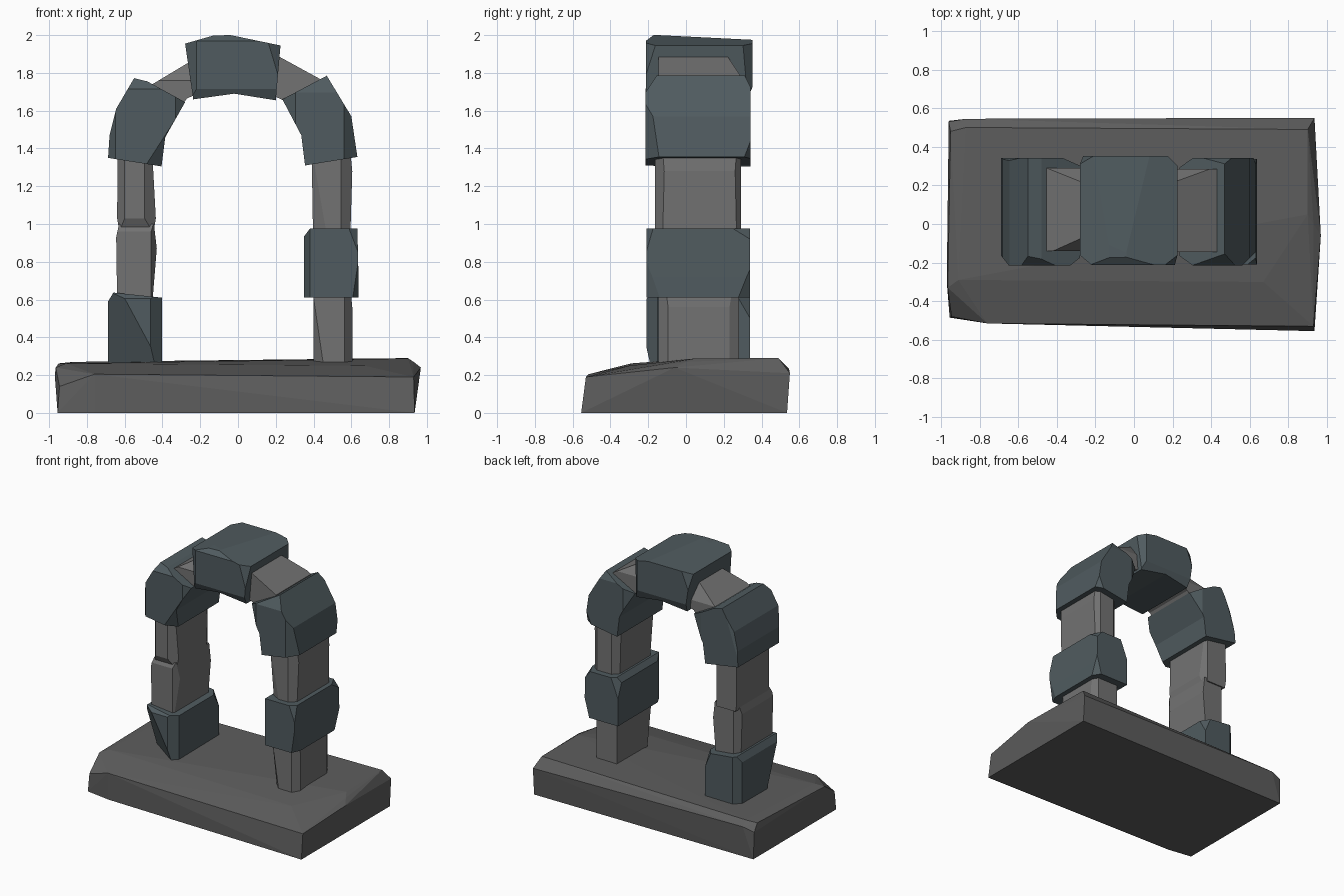
import bpy, bmesh
from mathutils import Vector


def paint(name, rgb):
    m = bpy.data.materials.new(name)
    m.diffuse_color = (*rgb, 1)
    return m


SLATE = paint("slate", (0.08, 0.105, 0.115))
PALE = paint("pale_stone", (0.17, 0.17, 0.17))
DARK = paint("base_stone", (0.11, 0.11, 0.11))


def finish(name, bm, mat):
    bmesh.ops.recalc_face_normals(bm, faces=bm.faces)
    me = bpy.data.meshes.new(name)
    bm.to_mesh(me)
    bm.free()
    me.materials.append(mat)
    ob = bpy.data.objects.new(name, me)
    bpy.context.collection.objects.link(ob)


def chip(bm, corner, size):
    """Slice off a corner or edge; size = signed inward reach per axis (0 = along the edge)."""
    no = Vector([-1 / s if s else 0 for s in size])
    axis = next(i for i, s in enumerate(size) if s)
    co = Vector(corner)
    co[axis] += size[axis]
    r = bmesh.ops.bisect_plane(bm, geom=bm.verts[:] + bm.edges[:] + bm.faces[:], dist=1e-5,
                               plane_co=co, plane_no=no.normalized(), clear_outer=True)
    rim = [e for e in r["geom_cut"] if isinstance(e, bmesh.types.BMEdge) and e.is_boundary]
    if rim:
        bmesh.ops.holes_fill(bm, edges=rim, sides=0)


def stone(name, profile, y0, y1, mat, chips=()):
    """Front-view (x, z) profile run from y0 to y1, then chipped."""
    bm = bmesh.new()
    f = bm.faces.new([bm.verts.new((x, y0, z)) for x, z in profile])
    ext = bmesh.ops.extrude_face_region(bm, geom=[f], use_keep_orig=True)["geom"]
    bmesh.ops.translate(bm, vec=(0, y1 - y0, 0),
                        verts=[v for v in ext if isinstance(v, bmesh.types.BMVert)])
    bmesh.ops.recalc_face_normals(bm, faces=bm.faces)
    for corner, size in chips:
        chip(bm, corner, size)
    finish(name, bm, mat)


# Base slab: worn, sloping front edge
bm = bmesh.new()
slab = [(-.955, -.485, 0), (-.76, -.515, 0), (.935, -.555, 0), (.935, .535, 0), (-.955, .535, 0),
        (-.945, -.48, .14), (-.97, -.30, .20), (-.965, -.33, .24), (-.91, -.29, .262),
        (-.76, -.515, .205), (.93, -.53, .19), (.67, -.30, .25), (.93, 0, .27), (.968, -.06, .24),
        (.90, .05, .288), (.90, .49, .29), (.935, .55, .21), (-.96, .53, .21), (-.87, .545, .235),
        (-.95, .48, .262), (-.87, .50, .27), (-.42, -.20, .268)]
hull = bmesh.ops.convex_hull(bm, input=[bm.verts.new(p) for p in slab])
bmesh.ops.delete(bm, geom=list({g for g in hull["geom_interior"] + hull["geom_unused"]
                                if isinstance(g, bmesh.types.BMVert)}), context='VERTS')
finish("base_slab", bm, DARK)

# Left pier
stone("left_foot_block", [(-.688, .25), (-.402, .25), (-.402, .61), (-.688, .64)], -.21, .34, SLATE,
      [((-.402, -.21, .62), (-.06, .06, 0)), ((-.688, -.21, .64), (.07, .05, .13)),
       ((-.55, -.21, .63), (0, .03, -.025)), ((-.402, .34, .62), (-.05, -.07, -.12)),
       ((-.688, .34, .64), (.05, -.05, 0)), ((-.688, 0, .64), (.03, 0, -.05))])
stone("left_lower_post", [(-.64, .6), (-.452, .6), (-.43, .87), (-.445, 1.0), (-.63, 1.0), (-.645, .93)],
      -.15, .28, PALE, [((-.43, -.15, .8), (-.03, .05, 0)), ((-.645, .28, .8), (.04, -.05, 0)),
                        ((-.54, -.15, 1.0), (0, .02, -.04))])
stone("left_upper_post", [(-.63, .97), (-.445, .97), (-.435, 1.03), (-.453, 1.36), (-.637, 1.38), (-.64, 1.03)],
      -.16, .29, PALE, [((-.435, -.16, 1.3), (-.06, .05, 0)), ((-.64, -.16, 1.3), (.04, .05, 0)),
                        ((-.435, .29, 1.3), (-.03, -.06, 0)), ((-.54, -.16, .97), (0, .03, .06))])

# Right pier
stone("right_lower_post", [(.40, .25), (.605, .25), (.605, .56), (.597, .64), (.40, .64)],
      -.145, .28, PALE, [((.605, -.145, .4), (-.04, .05, 0)), ((.605, .28, .4), (-.03, -.05, 0)),
                         ((.40, -.145, .27), (.05, .05, .34))])
stone("right_middle_block", [(.35, .612), (.638, .612), (.638, .72), (.632, .975), (.35, .975)],
      -.21, .338, SLATE, [((.638, -.21, .612), (-.03, .07, .20)), ((.638, -.21, .975), (-.05, .04, -.13)),
                          ((.638, .338, .975), (-.05, -.1, -.06)), ((.35, -.21, .8), (.03, .06, 0)),
                          ((.35, .338, .975), (.06, -.06, -.15)), ((.638, .338, .612), (-.04, -.06, .15)),
                          ((.35, 0, .975), (.03, 0, -.04))])
stone("right_upper_post", [(.397, .95), (.595, .95), (.605, 1.28), (.595, 1.38), (.39, 1.38)],
      -.165, .29, PALE, [((.605, -.165, 1.1), (-.06, .05, 0)), ((.605, .29, 1.1), (-.04, -.03, 0)),
                         ((.39, -.165, 1.0), (.07, .04, .4)), ((.39, .29, 1.1), (.05, -.05, 0))])

# Arch ring
stone("left_haunch", [(-.688, 1.35), (-.405, 1.305), (-.385, 1.46), (-.28, 1.645), (-.48, 1.755),
                      (-.55, 1.772), (-.645, 1.61), (-.68, 1.47)], -.215, .342, SLATE,
      [((-.51, -.215, 1.775), (0, .05, -.06)), ((-.688, -.215, 1.4), (.04, .05, 0)),
       ((-.405, -.215, 1.3), (-.09, .06, .14)), ((-.28, .342, 1.645), (-.09, -.04, 0)),
       ((-.69, .342, 1.7), (.1, -.05, -.3)), ((-.28, -.215, 1.645), (-.05, .04, 0))])
stone("right_haunch", [(.355, 1.31), (.632, 1.355), (.60, 1.57), (.47, 1.785), (.235, 1.66), (.335, 1.47)],
      -.215, .342, SLATE,
      [((.47, -.215, 1.785), (0, .06, -.09)), ((.235, -.215, 1.66), (.07, .05, 0)),
       ((.632, -.215, 1.33), (-.06, .07, .12)), ((.235, .342, 1.66), (.07, -.05, 0)),
       ((.632, .342, 1.33), (-.06, -.04, .14)), ((.62, -.215, 1.6), (-.06, .06, 0)),
       ((.47, .342, 1.785), (0, -.03, -.06))])
stone("left_link", [(-.47, 1.73), (-.48, 1.66), (-.33, 1.58), (-.27, 1.665), (-.15, 1.715), (-.18, 1.90), (-.27, 1.85)],
      -.14, .29, PALE, [((-.36, .29, 1.80), (0, -.04, -.06)), ((-.36, -.14, 1.80), (0, .03, -.04))])
stone("right_link", [(.15, 1.90), (.12, 1.71), (.25, 1.65), (.38, 1.58), (.44, 1.70), (.43, 1.77), (.22, 1.885)],
      -.145, .285, PALE, [((.34, .285, 1.85), (0, -.04, -.06))])
stone("keystone", [(-.237, 1.66), (-.02, 1.69), (.20, 1.655), (.225, 1.945), (-.04, 2.0), (-.13, 1.998), (-.28, 1.955)],
      -.212, .352, SLATE,
      [((-.28, -.212, 1.9), (.06, .05, 0)), ((.225, -.212, 1.945), (-.06, .05, -.2)),
       ((0, -.212, 2.0), (0, .04, -.03)), ((0, .352, 2.0), (0, -.5, -.025)),
       ((.225, .352, 1.9), (-.05, -.05, 0)), ((-.28, .352, 1.95), (.06, -.04, -.15)),
       ((0, .352, 1.655), (0, -.03, .07)), ((0, -.212, 1.655), (0, .03, .06))])
